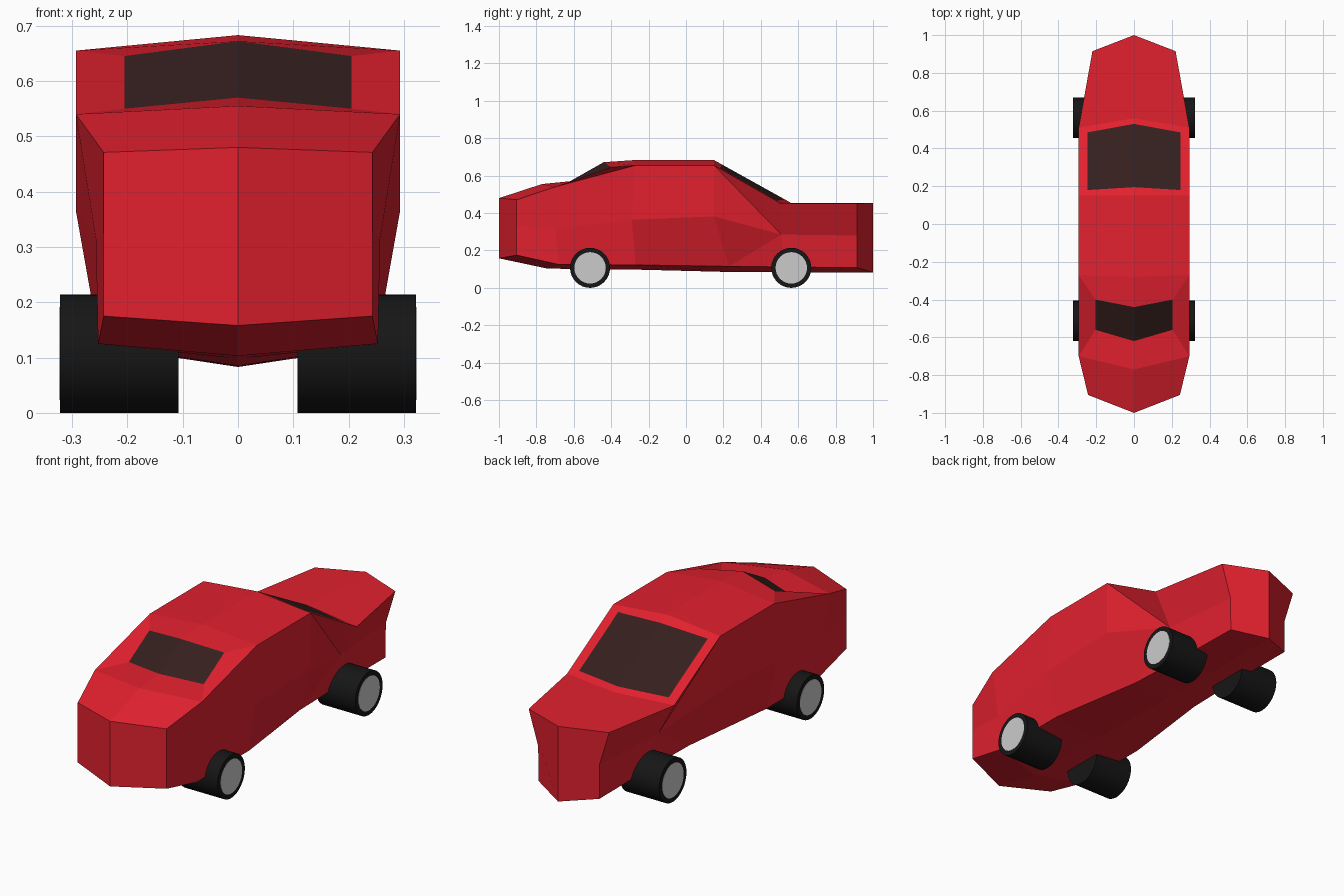
import bpy, bmesh
from math import pi
from mathutils import Matrix

if "Cube" in bpy.data.objects:
    bpy.data.objects.remove(bpy.data.objects["Cube"])


def material(name, rgb):
    m = bpy.data.materials.new(name)
    m.diffuse_color = (*rgb, 1)
    m.use_nodes = True
    m.node_tree.nodes["Principled BSDF"].inputs["Base Color"].default_value = m.diffuse_color
    return m


def make_object(name, bm, mats=()):
    mesh = bpy.data.meshes.new(name)
    bm.to_mesh(mesh)
    bm.free()
    ob = bpy.data.objects.new(name, mesh)
    bpy.context.collection.objects.link(ob)
    for m in mats:
        mesh.materials.append(m)
    return ob


red = material("paint", (0.76, 0.015, 0.028))
dark = material("glass", (0.035, 0.014, 0.013))
black = material("rubber", (0.008, 0.008, 0.008))

# Half cross-sections front to back:
# roof centre, shoulder, waist, sill, floor centre
stations = [
    [(0, -1, .48), (.243, -.905, .471), (.243, -.905, .33), (.243, -.905, .175), (0, -1, .158)],
    [(0, -.77, .555), (.293, -.70, .54), (.257, -.70, .315), (.253, -.68, .125), (0, -.74, .103)],
    [(0, -.28, .683), (.293, -.27, .655), (.293, -.29, .365), (.25, -.27, .123), (0, -.28, .098)],
    [(0, .15, .683), (.293, .15, .655), (.293, .15, .382), (.18, .23, .115), (0, .23, .085)],
    [(0, .56, .455), (.293, .51, .45), (.205, .51, .285), (.17, .53, .112), (0, .56, .083)],
    [(0, 1, .455), (.22, .915, .45), (.168, .915, .28), (.166, .915, .108), (0, 1, .083)],
]
# Glass outlines set into the top strip, keyed by the station they follow
glass = {
    1: [(0, -.62, .57), (.205, -.56, .55), (.205, -.40, .645), (0, -.44, .672)],
    3: [(0, .195, .658), (.245, .18, .641), (.245, .485, .467), (0, .53, .472)],
}

# Car body with windows
bm = bmesh.new()
for side in (1, -1):
    def add(points, mat=0):
        f = bm.faces.new([bm.verts.new((side * x, y, z)) for x, y, z in points])
        f.material_index = mat

    for i, (a, b) in enumerate(zip(stations, stations[1:])):
        for k in range(4):
            outer = [a[k], a[k + 1], b[k + 1], b[k]]
            if k == 0 and i in glass:
                g = glass[i]
                for j in range(3):
                    add([outer[j], outer[j + 1], g[j + 1], g[j]])
                add(g, 1)
            elif k in (1, 2) and i == 3:
                # triangles give the crease behind the doors
                add([outer[0], outer[1], outer[3]] if k == 2 else outer[:3])
                add(outer[1:] if k == 2 else [outer[0], outer[2], outer[3]])
            else:
                add(outer)
    add(stations[0])
    add(stations[-1])
# weld the halves, then orient the faces outwards
bmesh.ops.remove_doubles(bm, verts=bm.verts, dist=0.0005)
bmesh.ops.recalc_face_normals(bm, faces=bm.faces)
make_object("car_body", bm, [red, dark])


def cylinder(name, x0, x1, y, radius, mats=()):
    bm = bmesh.new()
    bmesh.ops.create_cone(
        bm, cap_ends=True, segments=32, radius1=radius, radius2=radius, depth=abs(x1 - x0),
        matrix=Matrix.Translation(((x0 + x1) / 2, y, .107)) @ Matrix.Rotation(pi / 2, 4, 'Y'))
    ob = make_object(name, bm, mats)
    bpy.context.view_layer.objects.active = ob
    ob.select_set(True)
    bpy.ops.object.shade_smooth_by_angle()
    ob.select_set(False)


# Wheels with plain grey hubs
for place, y in (("front", -.513), ("rear", .563)):
    for hand, s in (("right", 1), ("left", -1)):
        cylinder(f"{place}_{hand}_tyre", s * .108, s * .322, y, .107, [black])
        cylinder(f"{place}_{hand}_hub", s * .315, s * .323, y, .084)
